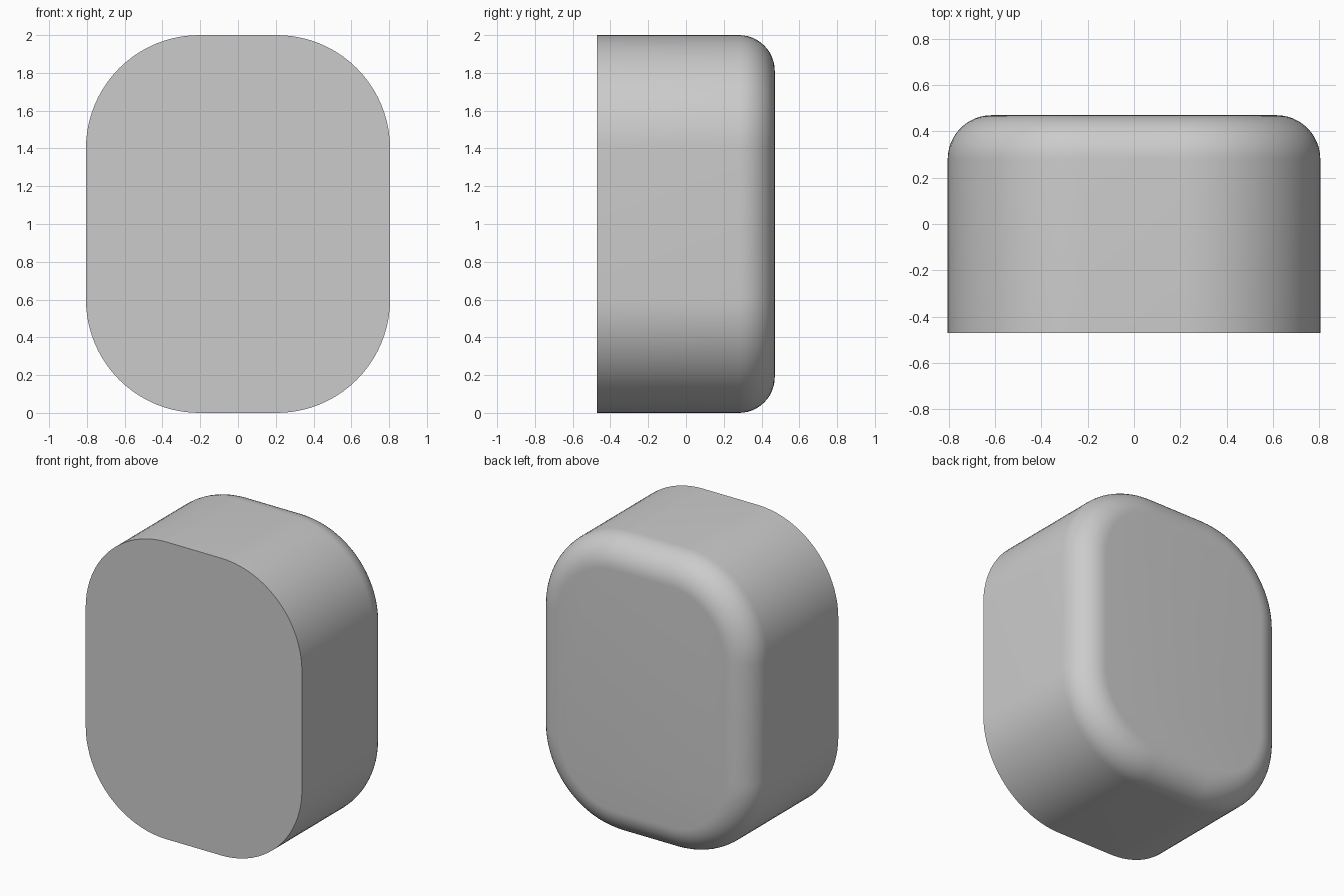
import bpy, bmesh
from math import sin, cos, pi

if "Cube" in bpy.data.objects:
    bpy.data.objects.remove(bpy.data.objects["Cube"])

HALF_W, HALF_H, HALF_D = 0.805, 1.0, 0.47
CORNER, FILLET = 0.6, 0.19
ARC, STEPS = 20, 12


def outline(bm, inset, y):
    """Ring of vertices: rounded rectangle shrunk by inset, at depth y."""
    r = CORNER - inset
    cx, cz = HALF_W - CORNER, HALF_H - CORNER
    ring = []
    for q, (sx, sz) in enumerate([(1, 1), (-1, 1), (-1, -1), (1, -1)]):
        for i in range(ARC + 1):
            a = (q + i / ARC) * pi / 2
            ring.append(bm.verts.new((sx * cx + r * cos(a), y,
                                      HALF_H + sz * cz + r * sin(a))))
    return ring


bm = bmesh.new()

# Straight wall from the sharp front edge, then the rounded back edge
rings = [outline(bm, 0, -HALF_D)]
for i in range(STEPS + 1):
    t = i / STEPS * pi / 2
    rings.append(outline(bm, FILLET * (1 - cos(t)),
                         HALF_D - FILLET + FILLET * sin(t)))
for a, b in zip(rings, rings[1:]):
    for i in range(len(a)):
        j = (i + 1) % len(a)
        bm.faces.new((a[i], a[j], b[j], b[i]))

# Flat front and back caps
bm.faces.new(rings[0])
bm.faces.new(rings[-1])
bmesh.ops.recalc_face_normals(bm, faces=bm.faces)

mesh = bpy.data.meshes.new("rounded_block")
bm.to_mesh(mesh)
bm.free()
block = bpy.data.objects.new("rounded_block", mesh)
bpy.context.collection.objects.link(block)

# Smooth sides, crisp front edge
bpy.context.view_layer.objects.active = block
block.select_set(True)
bpy.ops.object.shade_smooth_by_angle(angle=pi / 6)
